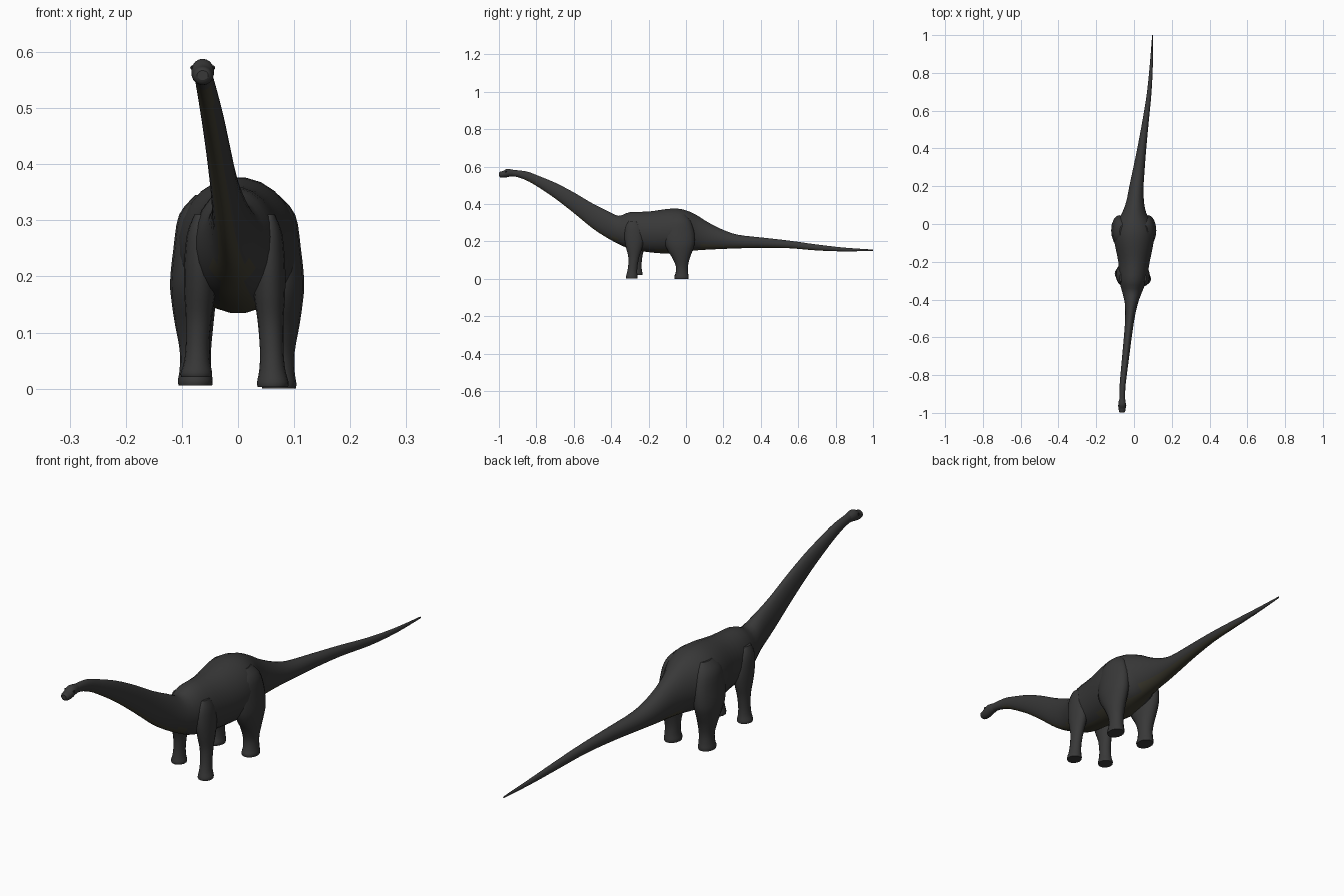
import bpy, bmesh, math
from mathutils import Vector


def material(name, rgb):
    m = bpy.data.materials.new(name)
    m.diffuse_color = (*rgb, 1)
    return m


HIDE = material("charcoal hide", (0.040, 0.040, 0.040))
BELLY = material("olive underside", (0.050, 0.046, 0.030))
EYE = material("black eye", (0.012, 0.012, 0.012))


def refine(rows, steps):
    """Catmull-Rom interpolation between stations."""
    out = []
    for i in range(len(rows) - 1):
        p = [rows[max(0, min(len(rows) - 1, i + k))] for k in (-1, 0, 1, 2)]
        for s in range(steps):
            t = s / steps
            out.append([b + 0.5 * t * (c - a + t * (2 * a - 5 * b + 4 * c - d
                        + t * (3 * (b - c) + d - a))) for a, b, c, d in zip(*p)])
    out.append(list(rows[-1]))
    return out


def loft(name, rings, rule=None):
    """Skin a list of vertex rings; rule(face) picks the underside."""
    bm = bmesh.new()
    vr = [[bm.verts.new(p) for p in ring] for ring in rings]
    n = len(vr[0])
    for a, b in zip(vr, vr[1:]):
        for i in range(n):
            j = (i + 1) % n
            bm.faces.new((a[i], a[j], b[j], b[i]))
    bm.faces.new(vr[0])
    bm.faces.new(vr[-1])
    bmesh.ops.recalc_face_normals(bm, faces=bm.faces)
    for f in bm.faces:
        f.smooth = len(f.verts) == 4
        if rule and rule(f):
            f.material_index = 1
    me = bpy.data.meshes.new(name)
    bm.to_mesh(me)
    bm.free()
    me.materials.append(HIDE)
    me.materials.append(BELLY)
    ob = bpy.data.objects.new(name, me)
    bpy.context.collection.objects.link(ob)
    return ob


def body_ring(y, cx, top, bot, hw, n=24):
    cz, hz = (top + bot) / 2, (top - bot) / 2
    return [Vector((cx + hw * math.cos(2 * math.pi * (i + .5) / n), y,
                    cz + hz * math.sin(2 * math.pi * (i + .5) / n))) for i in range(n)]


def leg_ring(z, cx, cy, rx, ry, n=16):
    return [Vector((cx + rx * math.cos(2 * math.pi * i / n),
                    cy + ry * math.sin(2 * math.pi * i / n), z)) for i in range(n)]


# Neck, torso and tail: y, centre x, top z, bottom z, half width
spine = [
    (-0.94, -0.062, .584, .550, .015), (-0.90, -0.062, .581, .544, .015),
    (-0.85, -0.060, .574, .525, .016), (-0.80, -0.055, .556, .497, .017),
    (-0.70, -0.044, .515, .430, .019), (-0.60, -0.033, .463, .352, .021),
    (-0.50, -0.022, .404, .270, .025), (-0.42, -0.014, .364, .218, .035),
    (-0.36, -0.010, .338, .186, .053), (-0.30, -0.006, .358, .160, .072),
    (-0.20, 0, .361, .142, .084), (-0.10, 0, .375, .134, .104),
    (-0.04, 0, .376, .138, .106), (0.01, 0, .364, .146, .090),
    (0.06, 0.001, .340, .152, .064), (0.12, 0.006, .302, .156, .047),
    (0.20, 0.013, .262, .160, .038), (0.28, 0.024, .236, .163, .032),
    (0.40, 0.041, .222, .166, .024), (0.55, 0.062, .205, .164, .017),
    (0.70, 0.081, .184, .152, .012), (0.85, 0.092, .167, .147, .008),
    (1.00, 0.098, .157, .150, .002)]


def underside(f):
    y, nz = f.calc_center_median().y, f.normal.z
    if y < -0.36:
        return -0.86 < y and nz < -0.45
    if y > 0.08:
        return y < 0.75 and nz < -0.5
    return nz < -0.8


loft("body", [body_ring(*r) for r in refine(spine, 3)], underside)

# Head with a blunt snout
head = [(-0.999, -0.063, .567, .550, .010), (-0.993, -0.063, .573, .543, .016),
        (-0.978, -0.063, .577, .541, .019), (-0.960, -0.063, .587, .543, .0205),
        (-0.942, -0.063, .587, .547, .019), (-0.920, -0.062, .582, .548, .014)]
loft("head", [body_ring(*r, n=18) for r in refine(head, 3)])

# Eyes
for side in (-1, 1):
    bpy.ops.mesh.primitive_uv_sphere_add(segments=10, ring_count=6, radius=0.004,
                                         location=(-0.063 + side * 0.0185, -0.962, 0.572))
    eye = bpy.context.object
    eye.name = "eye"
    eye.data.materials.append(EYE)

# Legs: z, centre x, centre y, radius x, radius y (x mirrored per side)
front_leg = [
    (.310, .056, -.285, .010, .020), (.275, .053, -.280, .026, .045),
    (.220, .055, -.277, .029, .052), (.170, .056, -.277, .028, .044),
    (.120, .058, -.279, .023, .030), (.070, .060, -.284, .021, .025),
    (.035, .061, -.288, .023, .027), (.012, .062, -.290, .028, .031),
    (.003, .062, -.290, .027, .030)]
hind_leg = [
    (.345, .055, -.040, .018, .035), (.310, .066, -.040, .036, .065),
    (.250, .073, -.038, .039, .082), (.190, .076, -.034, .042, .080),
    (.150, .076, -.031, .039, .066), (.110, .075, -.026, .034, .046),
    (.065, .073, -.022, .028, .032), (.030, .073, -.022, .028, .033),
    (.010, .073, -.024, .031, .038), (.000, .073, -.024, .030, .037)]


def leg(name, rows, side, dx=0, lift=0, swing=0):
    # lift and swing grow towards the foot, to pose a stepping leg
    top = rows[0][0]
    posed = []
    for z, x, y, rx, ry in rows:
        k = 1 - z / top
        posed.append((z + lift * k * k, side * (x + dx), y + swing * k, rx, ry))
    loft(name, [leg_ring(*r) for r in refine(posed, 3)])


leg("front_leg_right", front_leg, 1)
leg("front_leg_left", front_leg, -1, dx=0.012, lift=0.018, swing=0.028)
leg("hind_leg_right", hind_leg, 1)
leg("hind_leg_left", hind_leg, -1, dx=0.003, lift=0.006)
